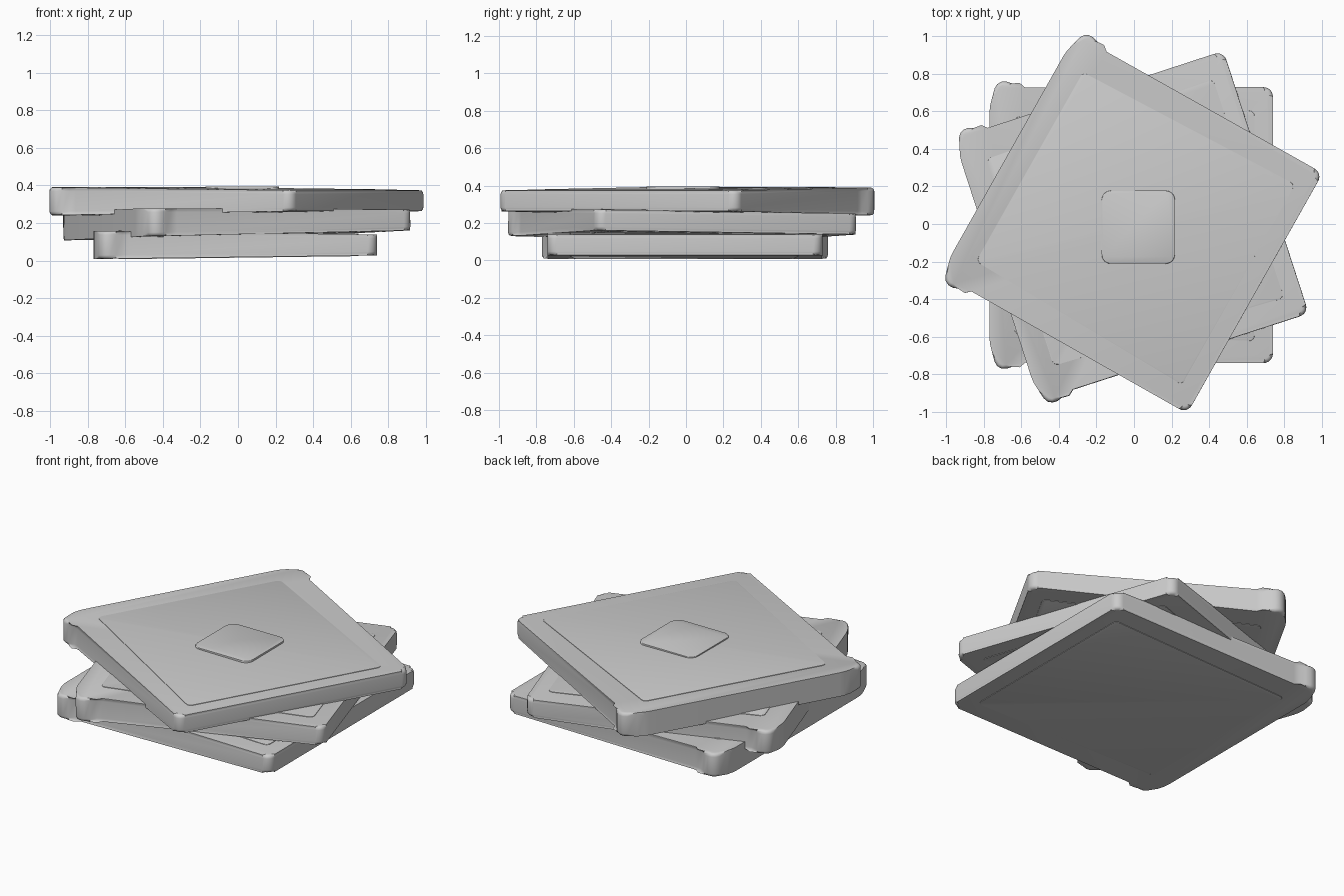
import bpy, bmesh
from math import radians, sin, cos, pi
from mathutils import Matrix, Vector

if "Cube" in bpy.data.objects:
    bpy.data.objects.remove(bpy.data.objects["Cube"])


def arc(cx, cy, r, a0, a1, n=6):
    return [(cx + r * cos(a0 + (a1 - a0) * i / n), cy + r * sin(a0 + (a1 - a0) * i / n))
            for i in range(n + 1)]


def rounded_quad(corners, r):
    # near-rectangular outline, counter-clockwise from the bottom right corner
    pts = []
    for k, (x, y) in enumerate(corners):
        sx, sy = (1, -1) if k == 0 else (1, 1) if k == 1 else (-1, 1) if k == 2 else (-1, -1)
        a = -pi / 2 + k * pi / 2
        pts += arc(x - sx * r, y - sy * r, r, a, a + pi / 2)
    return pts


def slab(name, outline, bottom, top, matrix, bevel):
    # closed slab whose lower and upper heights are functions of local x
    bm = bmesh.new()
    low = [bm.verts.new((x, y, bottom(x))) for x, y in outline]
    high = [bm.verts.new((x, y, top(x))) for x, y in outline]
    n = len(outline)
    f0 = bm.faces.new(low[::-1])
    f1 = bm.faces.new(high)
    for i in range(n):
        j = (i + 1) % n
        bm.faces.new((low[i], low[j], high[j], high[i]))
    edges = list(f0.edges) + list(f1.edges)
    bmesh.ops.bevel(bm, geom=edges, offset=bevel, segments=3, profile=0.5, affect='EDGES')
    bmesh.ops.recalc_face_normals(bm, faces=bm.faces[:])
    me = bpy.data.meshes.new(name)
    bm.to_mesh(me)
    bm.free()
    ob = bpy.data.objects.new(name, me)
    bpy.context.collection.objects.link(ob)
    ob.matrix_world = matrix
    bpy.ops.object.select_all(action='DESELECT')
    ob.select_set(True)
    bpy.context.view_layer.objects.active = ob
    bpy.ops.object.shade_smooth_by_angle(angle=radians(32))
    return ob


def half(x):
    # tile tapers from its thick eared side (-x) to its thin side (+x)
    return 0.075 - 0.0195 * (x + 0.77) / 1.51


# Tile outline: rounded corners on +x, flared ears on -x
ear = [(-0.58, 0.733), (-0.615, 0.738), (-0.65, 0.755), (-0.68, 0.765), (-0.705, 0.764),
       (-0.728, 0.752), (-0.742, 0.73), (-0.757, 0.675), (-0.767, 0.635), (-0.77, 0.60)]
right = arc(0.69, -0.685, 0.05, -pi / 2, 0) + arc(0.69, 0.685, 0.05, 0, pi / 2)
tile_outline = right + ear + [(x, -y) for x, y in reversed(ear)]
panel_outline = rounded_quad([(0.642, -0.617), (0.642, 0.61), (-0.638, 0.578), (-0.638, -0.582)], 0.03)

# Three stacked tiles, each turned: name, height, turn, slope along x, slope along y
tiles = [("bottom", 0.083, 0, 0.0, 0.0),
         ("middle", 0.199, 18, 0.0086, -0.015),
         ("top", 0.317, -29.4, 0.002, 0.0)]
for name, z, turn, sx, sy in tiles:
    normal = Vector((-sx, -sy, 1)).normalized()
    tilt = Vector((0, 0, 1)).rotation_difference(normal).to_matrix().to_4x4()
    m = (Matrix.Translation((0, -0.006, z)) @ Matrix.Rotation(radians(turn), 4, 'Z') @ tilt)
    slab(name + "_tile", tile_outline, lambda x: -half(x), half, m, 0.02)
    # Barely raised panel on both faces
    slab(name + "_tile_panel", panel_outline, lambda x: -half(x) - 0.003,
         lambda x: half(x) + 0.003, m, 0.002)

# Small square pad on the top tile
pad = rounded_quad([(0.195, -0.195), (0.195, 0.195), (-0.195, 0.195), (-0.195, -0.195)], 0.05)
slab("centre_pad", pad, lambda x: 0.35, lambda x: 0.394,
     Matrix.Translation((0.023, -0.017, 0)), 0.004)
